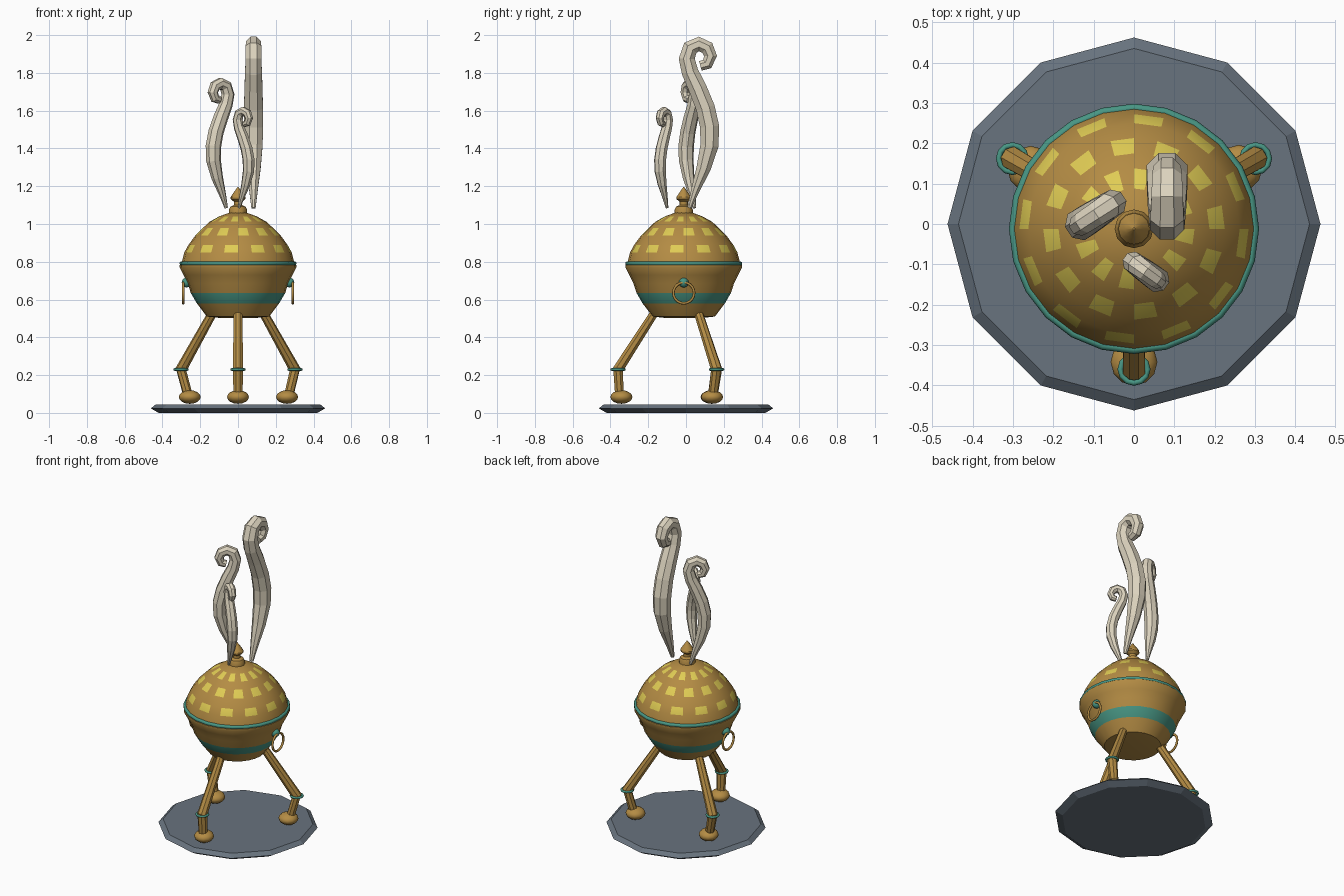
import bpy, bmesh, math
from mathutils import Vector

if "Cube" in bpy.data.objects:
    bpy.data.objects.remove(bpy.data.objects["Cube"])

CY = -0.012  # depth of the burner axis


def material(name, rgb):
    lin = [(c / 255 / 12.92 if c < 11 else ((c / 255 + 0.055) / 1.055) ** 2.4) for c in rgb]
    m = bpy.data.materials.new(name)
    m.use_nodes = True
    m.diffuse_color = (*lin, 1)
    m.node_tree.nodes["Principled BSDF"].inputs["Base Color"].default_value = (*lin, 1)
    return m


gold = material("aged gold", (180, 140, 68))
yellow = material("bright yellow", (224, 204, 84))
teal = material("teal patina", (72, 150, 132))
slate = material("slate", (104, 115, 126))
smoke = material("pale smoke", (220, 211, 190))


def finish(name, bm, mats, smooth=None):
    bmesh.ops.recalc_face_normals(bm, faces=bm.faces[:])
    me = bpy.data.meshes.new(name)
    bm.to_mesh(me)
    bm.free()
    for m in mats:
        me.materials.append(m)
    ob = bpy.data.objects.new(name, me)
    bpy.context.collection.objects.link(ob)
    if smooth:
        bpy.ops.object.select_all(action="DESELECT")
        ob.select_set(True)
        bpy.context.view_layer.objects.active = ob
        bpy.ops.object.shade_smooth_by_angle(angle=math.radians(smooth))
    return ob


def skin(bm, rings, rule=None, caps=True):
    """Join rings of points with quads; rule(row, column) picks a material."""
    rows = [[bm.verts.new(p) for p in ring] for ring in rings]
    n = len(rows[0])
    for r in range(len(rows) - 1):
        for i in range(n):
            j = (i + 1) % n
            f = bm.faces.new((rows[r][i], rows[r][j], rows[r + 1][j], rows[r + 1][i]))
            f.material_index = rule(r, i) if rule else 0
    if caps:
        bm.faces.new(rows[0])
        bm.faces.new(rows[-1])


def lathe(name, profile, sides, mats, rule=None, smooth=None, turn=0.0, cy=CY):
    bm = bmesh.new()
    angles = [math.tau * i / sides + turn for i in range(sides)]
    skin(bm, [[(r * math.cos(a), cy + r * math.sin(a), z) for a in angles] for r, z in profile], rule)
    return finish(name, bm, mats, smooth)


def tube(name, pts, radii, side, sides, mat):
    """Sweep a tapering tube along a flat path; side is the normal of its plane."""
    bm = bmesh.new()
    rings = []
    for k, p in enumerate(pts):
        along = (pts[min(k + 1, len(pts) - 1)] - pts[max(k - 1, 0)]).normalized()
        across = along.cross(side)
        angles = [math.tau * (i + 0.5) / sides for i in range(sides)]
        rings.append([p + radii[k] * (math.cos(a) * across + math.sin(a) * side) for a in angles])
    skin(bm, rings)
    return finish(name, bm, [mat])


def torus(name, loc, major, minor, mat, rot=(0, 0, 0), seg=24):
    bpy.ops.mesh.primitive_torus_add(location=loc, rotation=rot, major_radius=major,
                                     minor_radius=minor, major_segments=seg, minor_segments=8)
    ob = bpy.context.object
    ob.name = name
    ob.data.materials.append(mat)
    bpy.ops.object.shade_smooth_by_angle(angle=math.radians(60))
    return ob


def ball(name, loc, scale, mat):
    bpy.ops.mesh.primitive_uv_sphere_add(segments=12, ring_count=8, radius=1, location=loc)
    ob = bpy.context.object
    ob.name = name
    ob.scale = scale
    ob.data.materials.append(mat)
    bpy.ops.object.shade_smooth_by_angle(angle=math.radians(60))
    return ob


# Slate slab
lathe("slate_base", [(0.42, 0), (0.462, 0.024), (0.435, 0.045)], 12, [slate],
      turn=math.pi / 2, cy=0)

# Bowl with a teal band
lathe("bowl", [(0.10, 0.503), (0.165, 0.51), (0.218, 0.58), (0.25, 0.635), (0.266, 0.685),
               (0.288, 0.73), (0.309, 0.77), (0.309, 0.782), (0.29, 0.795)],
      24, [gold, teal], lambda r, i: int(r == 2), smooth=40)

# Teal rim
torus("rim", (0, CY, 0.791), 0.299, 0.011, teal)

# Domed lid with staggered bright tiles
lathe("lid", [(0.298, 0.795), (0.284, 0.85), (0.262, 0.89), (0.225, 0.94), (0.187, 0.978),
              (0.15, 1.012), (0.10, 1.04), (0.04, 1.062)],
      24, [gold, yellow],
      lambda r, i: int(r in (1, 3, 5) and i % 2 == (0 if r == 3 else 1)), smooth=60)

# Finial on the lid
lathe("finial", [(0.048, 1.05), (0.048, 1.075), (0.04, 1.092), (0.022, 1.10), (0.022, 1.118),
                 (0.039, 1.132), (0.039, 1.142), (0.022, 1.168), (0.003, 1.195)],
      12, [gold], smooth=30)

# Three bent legs with knee rings and round feet
for name, deg, foot_r in (("front", -90, 0.33), ("left", 30, 0.30), ("right", 150, 0.295)):
    a = math.radians(deg)
    out = Vector((math.cos(a), math.sin(a), 0))
    side = Vector((-math.sin(a), math.cos(a), 0))
    axis = Vector((0, CY, 0))

    def at(r, z):
        return axis + out * r + Vector((0, 0, z))

    tube(name + "_leg", [at(0.155, 0.53), at(0.348, 0.23), at(foot_r + 0.01, 0.09)],
         [0.024, 0.03, 0.025], side, 8, gold)
    torus(name + "_knee_ring", at(0.348, 0.23), 0.034, 0.007, teal, seg=12)
    ball(name + "_foot", at(foot_r, 0.084), (0.058, 0.058, 0.036), gold)

# Hanging ring handles
for name, s in (("left", 1), ("right", -1)):
    ball(name + "_handle_knob", (s * 0.272, CY, 0.69), (0.026, 0.026, 0.026), teal)
    torus(name + "_handle_ring", (s * 0.29, CY, 0.635), 0.055, 0.007, gold,
          (0, math.pi / 2, 0), 20)

# Smoke curls: one path reused at three sizes (outward offset, height, radius)
CURL = [(0, 0, 0.012), (0.03, 0.09, 0.024), (0.075, 0.21, 0.041), (0.106, 0.33, 0.052),
        (0.107, 0.43, 0.055), (0.085, 0.53, 0.054), (0.045, 0.63, 0.052),
        (0.003, 0.72, 0.048), (-0.014, 0.79, 0.046), (0.005, 0.848, 0.045),
        (0.05, 0.868, 0.042), (0.094, 0.848, 0.04), (0.112, 0.805, 0.037),
        (0.094, 0.762, 0.033), (0.058, 0.752, 0.028)]

for name, x, y, deg, size in (("tall", 0.082, 0.018, 90, 1.0), ("middle", -0.062, 0.045, 213, 0.76),
                              ("short", 0.005, -0.10, -36, 0.59)):
    a = math.radians(deg)
    out = Vector((math.cos(a), math.sin(a), 0))
    side = Vector((-math.sin(a), math.cos(a), 0))
    base = Vector((x, y, 1.085))
    tube(name + "_smoke_curl", [base + size * (out * o + Vector((0, 0, h))) for o, h, r in CURL],
         [size * r for o, h, r in CURL], side, 8, smoke)
